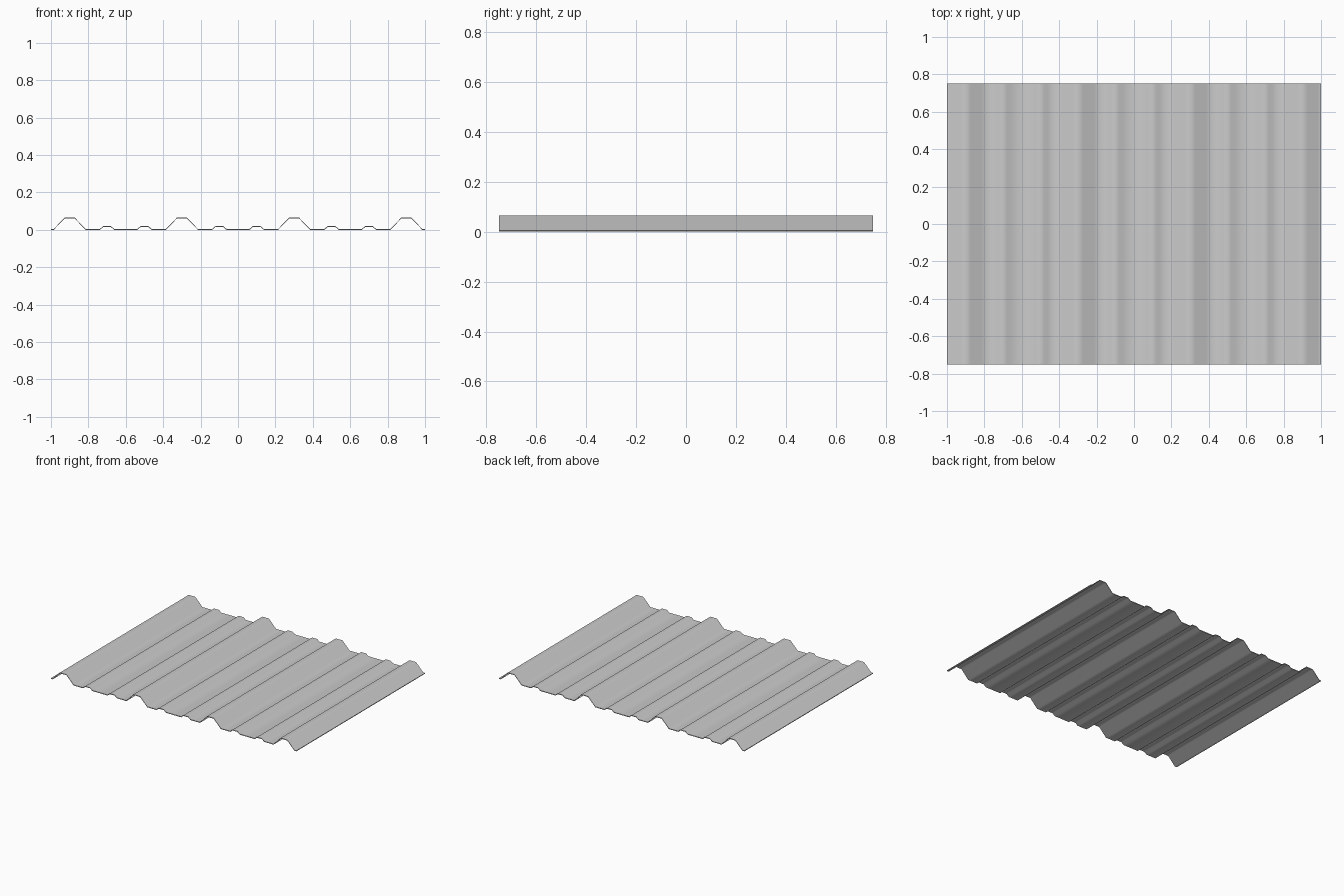
import bpy, bmesh

if "Cube" in bpy.data.objects:
    bpy.data.objects.remove(bpy.data.objects["Cube"])

HALF_X, HALF_Y = 1.0, 0.75
THICK = 0.005


def rib(cx, base, top, height):
    # trapezoid rib: half base width, half top width, height
    return [(cx - base, 0), (cx - top, height), (cx + top, height), (cx + base, 0)]


# Cross-section: tall ribs every 0.6, two low stiffeners between each pair
profile = [(-HALF_X, 0)]
for i in range(4):
    cx = -0.9 + 0.6 * i
    profile += rib(cx, 0.085, 0.027, 0.06)
    if i < 3:
        for off in (0.2, 0.4):
            profile += rib(cx + off, 0.038, 0.02, 0.015)
profile.append((HALF_X, 0))

# Sweep the cross-section along y
bm = bmesh.new()
front = [bm.verts.new((x, -HALF_Y, z)) for x, z in profile]
back = [bm.verts.new((x, HALF_Y, z)) for x, z in profile]
for i in range(len(profile) - 1):
    bm.faces.new((front[i], front[i + 1], back[i + 1], back[i]))

# Sheet thickness: lower skin on z = 0, upper skin lifted
ext = bmesh.ops.extrude_face_region(bm, geom=bm.faces[:], use_keep_orig=True)
verts = [g for g in ext["geom"] if isinstance(g, bmesh.types.BMVert)]
bmesh.ops.translate(bm, verts=verts, vec=(0, 0, THICK))
bmesh.ops.recalc_face_normals(bm, faces=bm.faces[:])

mesh = bpy.data.meshes.new("corrugated_sheet")
bm.to_mesh(mesh)
bm.free()
sheet = bpy.data.objects.new("corrugated_sheet", mesh)
bpy.context.collection.objects.link(sheet)

# Soft folds, sharp cut edges
bpy.context.view_layer.objects.active = sheet
sheet.select_set(True)
bpy.ops.object.shade_smooth_by_angle(angle=1.0)
